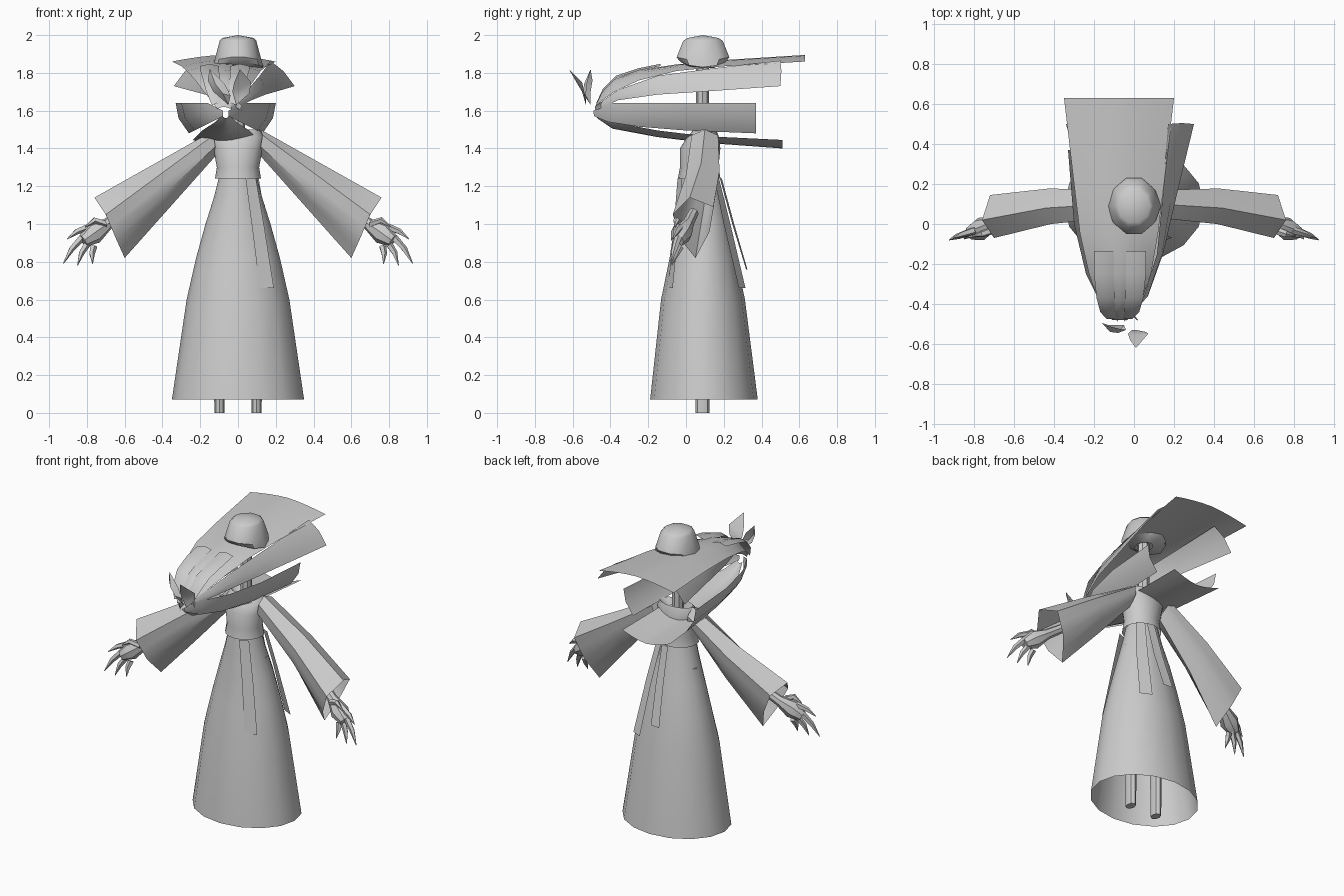
import bpy, bmesh, math
from mathutils import Vector

grey = bpy.data.materials.new("plain grey")
grey.diffuse_color = (0.6, 0.6, 0.6, 1)


def loft(name, rows, closed=False, cap=False, angle=40):
    """Skin a list of equally long point rows; closed joins each row into a ring."""
    bm = bmesh.new()
    grid = [[bm.verts.new(p) for p in row] for row in rows]
    n = len(rows[0])
    for a, b in zip(grid, grid[1:]):
        for i in range(n if closed else n - 1):
            j = (i + 1) % n
            bm.faces.new((a[i], a[j], b[j], b[i]))
    if cap:
        bm.faces.new(grid[0])
        bm.faces.new(grid[-1])
    bmesh.ops.remove_doubles(bm, verts=bm.verts, dist=0.0005)
    bmesh.ops.recalc_face_normals(bm, faces=bm.faces)
    me = bpy.data.meshes.new(name)
    bm.to_mesh(me)
    bm.free()
    me.materials.append(grey)
    ob = bpy.data.objects.new(name, me)
    bpy.context.collection.objects.link(ob)
    bpy.ops.object.select_all(action='DESELECT')
    ob.select_set(True)
    bpy.context.view_layer.objects.active = ob
    bpy.ops.object.shade_smooth_by_angle(angle=math.radians(angle))
    return ob


def ring(z, rx, ry, cy, n, cx=0, dip=0):
    """Horizontal ellipse; dip lowers its left and right sides."""
    return [(cx + rx * math.cos(t), cy + ry * math.sin(t), z - dip * math.cos(t) ** 2)
            for t in (2 * math.pi * i / n for i in range(n))]


def tube(name, stations, n=6):
    """Tapered limb through (point, radius) stations."""
    axis = (Vector(stations[-1][0]) - Vector(stations[0][0])).normalized()
    u = axis.cross(Vector((0, 1, 0))).normalized()
    v = axis.cross(u)
    rows = [[Vector(p) + r * (u * math.cos(t) + v * math.sin(t))
             for t in (2 * math.pi * i / n for i in range(n))] for p, r in stations]
    return loft(name, rows, True, True)


def flip(rows, c=0.0):
    return [[(2 * c - p[0], p[1], p[2]) for p in row] for row in rows]


# Long open skirt
loft("skirt", [ring(z, rx, ry, cy, 16) for z, rx, ry, cy in (
    (0.07, 0.35, 0.285, 0.095), (0.60, 0.272, 0.222, 0.09), (0.82, 0.222, 0.177, 0.09),
    (1.0, 0.172, 0.145, 0.085), (1.15, 0.125, 0.117, 0.075), (1.26, 0.098, 0.10, 0.07))], True)

# Fitted bodice, neck and hat
loft("bodice", [ring(z, rx, ry, cy, 16) for z, rx, ry, cy in (
    (1.24, 0.122, 0.113, 0.07), (1.30, 0.112, 0.102, 0.07), (1.40, 0.13, 0.107, 0.075),
    (1.46, 0.138, 0.085, 0.09), (1.50, 0.115, 0.06, 0.10), (1.44, 0.05, 0.04, 0.09))], True)
loft("neck", [ring(z, 0.036, 0.035, 0.087, 8) for z in (1.40, 1.84)], True, True)
loft("hat", [ring(z, rx, ry, 0.09, 10, 0, d) for z, rx, ry, d in (
    (1.825, 0.05, 0.06, 0), (1.86, 0.135, 0.125, 0.03), (1.885, 0.125, 0.147, 0.02),
    (1.97, 0.097, 0.11, 0), (1.985, 0.082, 0.085, 0), (2.0, 0, 0, 0))], True)

# Wide sleeves, hands and legs
shoulder = [(.12, .10, 1.50), (.13, .17, 1.47), (.12, .16, 1.42),
            (.11, .10, 1.37), (.12, .03, 1.41), (.13, .03, 1.47)]
cuff = [(.76, .02, 1.14), (.72, .145, 1.09), (.66, .125, .96),
        (.60, .05, .82), (.645, -.03, .92), (.70, -.07, 1.05)]
sleeve = []
for f in (0, 0.5, 1):
    base = [Vector(a).lerp(Vector(b), f) + Vector((0, 0.02 * math.sin(math.pi * f), 0))
            for a, b in zip(shoulder, cuff)]
    row = []
    for i, p in enumerate(base):
        row += [p, (p + base[(i + 1) % 6]) / 2]
    sleeve.append(row)
tips = [(.905, -.07, .92), (.925, -.08, .79), (.85, -.075, .78), (.77, -.07, .79)]
knuckles = [(.79, -.03, .985), (.825, -.04, .93), (.795, -.035, .90), (.765, -.03, .88)]
for side, s in (("right", 1), ("left", -1)):
    loft(side + "_sleeve", sleeve if s > 0 else flip(sleeve), True)
    m = lambda p: (p[0] * s, p[1], p[2])
    tube(side + "_palm", [(m((.60, .04, 1.06)), .028), (m((.69, .01, 1.0)), .032),
                          (m((.765, -.025, .95)), .058), (m((.82, -.045, .91)), .035)], 8)
    for i, (k, t) in enumerate(zip(knuckles, tips)):
        mid = Vector(k).lerp(Vector(t), 0.5) + Vector((0.006, 0, 0.008))
        tube(f"{side}_finger_{i}", [(m(k), .02), (m(mid), .016), (m(t), .002)], 5)
    tube(side + "_thumb", [(m((.70, -.03, 1.0)), .02), (m((.76, -.05, 1.02)), .017),
                           (m((.81, -.06, .985)), .003)], 5)
    loft(side + "_leg", [ring(z, r, r + .01, .087, 8, s * .098)
                         for z, r in ((0, .027), (.25, .03), (1.1, .045))], True, True)

# Hanging sash strips
for name, rows in (
        ("front_sash", [[(.04, -.045, 1.24), (.095, -.02, 1.24)],
                        [(.075, -.065, 0.98), (.14, -.04, 0.98)],
                        [(.115, -.095, .66), (.19, -.07, .66)]]),
        ("back_sash_outer", [[(.06, .175, 1.24), (.11, .15, 1.24)],
                             [(.09, .235, 1.0), (.15, .20, 1.0)],
                             [(.12, .315, .66), (.19, .28, .66)]]),
        ("back_sash_inner", [[(.0, .19, 1.24), (.05, .18, 1.24)],
                             [(-.01, .255, 1.0), (.05, .245, 1.0)],
                             [(-.03, .325, .76), (.035, .318, .76)]])):
    loft(name, rows)

# Upper shell: a roof with a ridge, narrowing and curling down to the snout
C = -0.075


def arch(y, left, right, z_edge, z_mid, n=8):
    return [(left + (right - left) * i / n, y,
             z_mid + (z_edge - z_mid) * abs(2 * i / n - 1) ** 1.6) for i in range(n + 1)]


loft("upper_shell", [arch(*r) for r in (
    (.63, -.35, .20, 1.86, 1.895), (.20, -.30, .15, 1.835, 1.868), (-.05, -.27, .12, 1.81, 1.845),
    (-.25, -.225, .085, 1.76, 1.815), (-.38, -.18, .04, 1.70, 1.765),
    (-.45, -.14, -.01, 1.65, 1.69), (-.48, -.11, -.04, 1.61, 1.62))])

# Raised brow strips on the upper shell
for name, a, b in (("left_brow", -.20, -.10), ("right_brow", -.04, .06)):
    loft(name, [[(C + (a - C) * k, y, z - .012), (C + ((a + b) / 2 - C) * k, y, z),
                 (C + (b - C) * k, y, z - .012)] for y, z, k in (
        (-.135, 1.848, 1), (-.25, 1.825, 1), (-.37, 1.785, .9),
        (-.44, 1.715, .75), (-.475, 1.64, .5))])

# Upper side wings
wing = [[(.17, .50, 1.865), (.24, .505, 1.81), (.30, .50, 1.73)],
        [(.145, .15, 1.825), (.19, .15, 1.77), (.215, .15, 1.705)],
        [(.115, -.15, 1.785), (.14, -.15, 1.73), (.145, -.15, 1.685)],
        [(.05, -.36, 1.71), (.07, -.36, 1.68), (.07, -.36, 1.655)],
        [(-.04, -.48, 1.625), (-.035, -.482, 1.615), (-.04, -.48, 1.60)]]
loft("right_wing", wing)
loft("left_wing", [[(p[0] + .02 * (.5 - p[1]) / .98 - .03, p[1], p[2]) for p in row]
                   for row in flip(wing, -.005)])

# Lower jaw sides and chin plate
jaw = [[(.20, .37, 1.64), (.185, .37, 1.56), (.13, .37, 1.48)],
       [(.17, 0, 1.64), (.15, 0, 1.56), (.10, 0, 1.495)],
       [(.11, -.25, 1.64), (.10, -.25, 1.575), (.06, -.25, 1.515)],
       [(.03, -.41, 1.64), (.03, -.41, 1.59), (.01, -.41, 1.54)],
       [(-.05, -.49, 1.60), (-.05, -.49, 1.59), (-.05, -.485, 1.57)]]
loft("right_jaw", jaw)
loft("left_jaw", flip(jaw, -.065))
loft("chin_plate", [arch(*r) for r in (
    (.51, -.24, .11, 1.445, 1.40), (.10, -.22, .09, 1.465, 1.43), (-.15, -.19, .06, 1.495, 1.46),
    (-.39, -.12, -.01, 1.54, 1.505), (-.47, -.085, -.045, 1.575, 1.56))])

# Two curled leaf flames in front of the snout
loft("left_flame", [[(-.05, -.505, 1.63)] * 3,
                    [(-.13, -.505, 1.70), (-.08, -.545, 1.69), (-.04, -.53, 1.68)],
                    [(-.16, -.495, 1.76), (-.12, -.54, 1.74), (-.07, -.525, 1.74)],
                    [(-.15, -.505, 1.82)] * 3])
loft("right_flame", [[(-.01, -.53, 1.63)] * 3,
                     [(-.03, -.55, 1.70), (.01, -.53, 1.66), (.06, -.54, 1.69)],
                     [(-.02, -.58, 1.75), (.02, -.555, 1.72), (.07, -.55, 1.75)],
                     [(.01, -.62, 1.82)] * 3])
